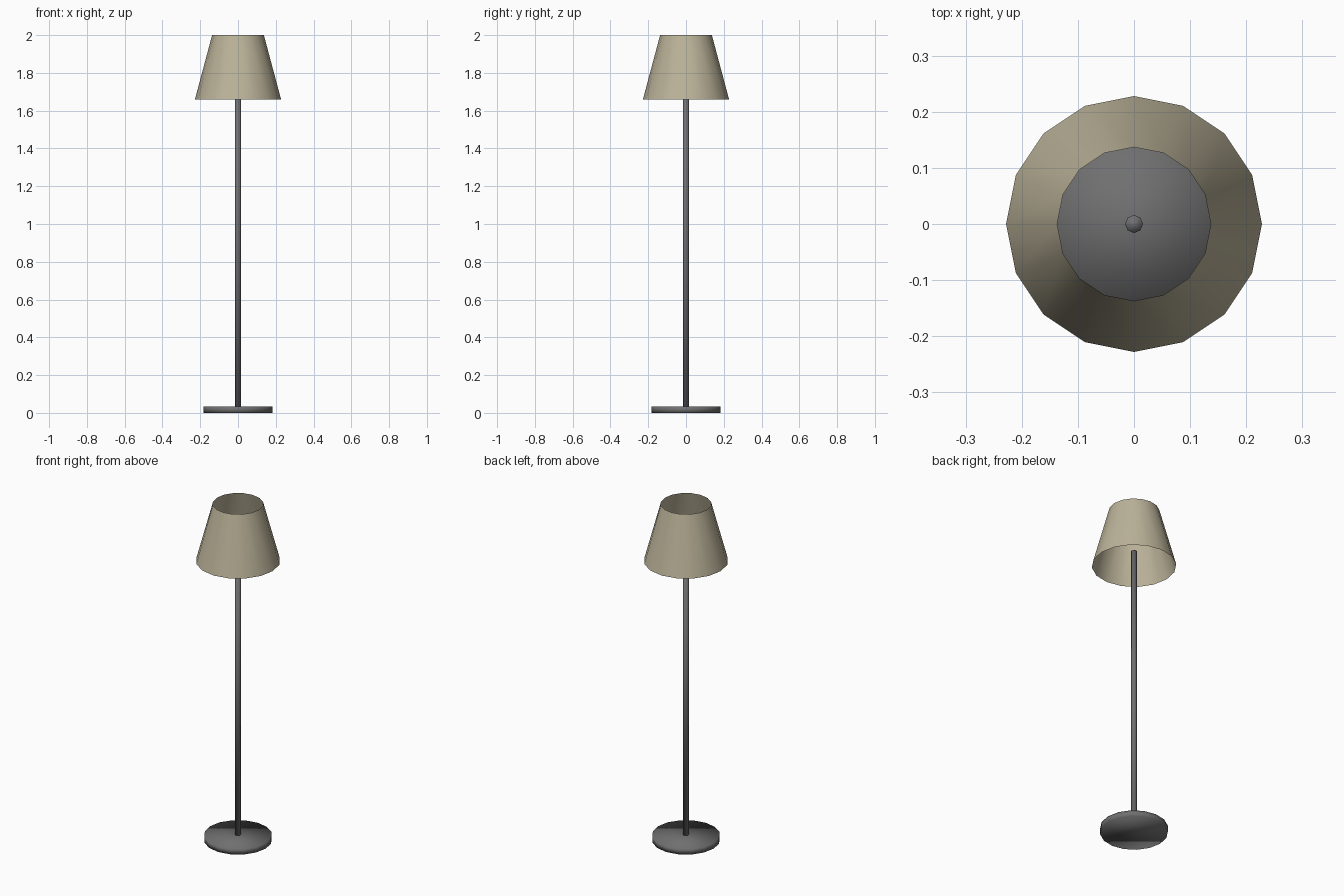
import bpy

cube = bpy.data.objects.get("Cube")
if cube:
    bpy.data.objects.remove(cube, do_unlink=True)


def make_material(name, rgb):
    mat = bpy.data.materials.new(name)
    mat.use_nodes = True
    mat.diffuse_color = (*rgb, 1)
    mat.node_tree.nodes["Principled BSDF"].inputs["Base Color"].default_value = (*rgb, 1)
    return mat


def make_round(name, sides, bottom_radius, top_radius, z0, z1, mat, fill="NGON"):
    """Upright round part between two heights, softly shaded all over."""
    bpy.ops.mesh.primitive_cone_add(
        vertices=sides, radius1=bottom_radius, radius2=top_radius,
        depth=z1 - z0, end_fill_type=fill, location=(0, 0, (z0 + z1) / 2))
    obj = bpy.context.object
    obj.name = name
    obj.data.materials.append(mat)
    bpy.ops.object.shade_smooth()
    return obj


metal = make_material("dark grey metal", (0.16, 0.16, 0.16))
fabric = make_material("beige fabric", (0.50, 0.45, 0.32))

# Weighted foot, slim pole and an open shade
make_round("base", 16, 0.183, 0.183, 0, 0.035, metal)
make_round("pole", 8, 0.016, 0.016, 0.035, 1.75, metal)
make_round("lamp_shade", 16, 0.228, 0.137, 1.66, 2.0, fabric, fill="NOTHING")
